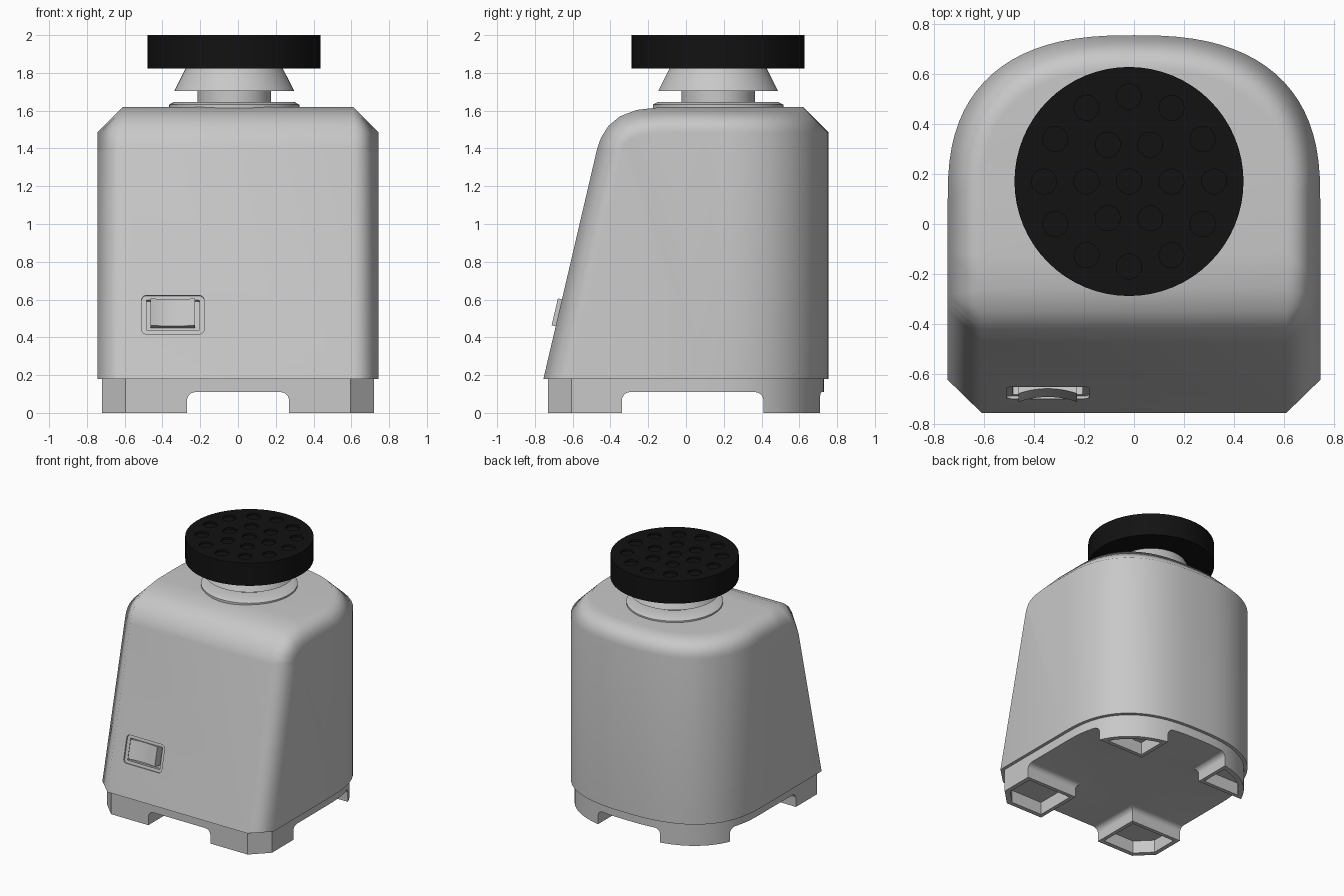
import bpy, bmesh, math
from mathutils import Vector

cube = bpy.data.objects.get("Cube")
if cube:
    bpy.data.objects.remove(cube, do_unlink=True)


def material(name, value):
    m = bpy.data.materials.new(name)
    m.use_nodes = True
    col = (value, value, value, 1)
    m.diffuse_color = col
    m.node_tree.nodes["Principled BSDF"].inputs["Base Color"].default_value = col
    return m


GREY = material("light grey housing", 0.58)
BLACK = material("black rubber", 0.006)


def make(name, bm, mat=GREY, loc=(0, 0, 0), rot=(0, 0, 0)):
    bmesh.ops.recalc_face_normals(bm, faces=bm.faces)
    me = bpy.data.meshes.new(name)
    bm.to_mesh(me)
    bm.free()
    me.materials.append(mat)
    ob = bpy.data.objects.new(name, me)
    bpy.context.collection.objects.link(ob)
    ob.location, ob.rotation_euler = loc, rot
    return ob


def prism(name, pts, z0, z1, **kw):
    bm = bmesh.new()
    face = bm.faces.new([bm.verts.new((x, y, z0)) for x, y in pts])
    ext = bmesh.ops.extrude_face_region(bm, geom=[face], use_keep_orig=True)
    top = [v for v in ext["geom"] if isinstance(v, bmesh.types.BMVert)]
    bmesh.ops.translate(bm, verts=top, vec=(0, 0, z1 - z0))
    return make(name, bm, **kw)


def lathe(name, profile, mat, loc, n=64):
    bm = bmesh.new()
    vs = [bm.verts.new((r, 0, z)) for r, z in profile]
    es = [bm.edges.new(p) for p in zip(vs, vs[1:])]
    bmesh.ops.spin(bm, geom=vs + es, cent=(0, 0, 0), axis=(0, 0, 1),
                   angle=math.tau, steps=n)
    bmesh.ops.remove_doubles(bm, verts=bm.verts, dist=1e-4)
    return make(name, bm, mat, loc)


def activate(ob):
    bpy.ops.object.select_all(action='DESELECT')
    ob.select_set(True)
    bpy.context.view_layer.objects.active = ob


def cut(ob, *cutters):
    activate(ob)
    for c in cutters:
        c.hide_render = True
        mod = ob.modifiers.new("cut", 'BOOLEAN')
        mod.operation, mod.solver, mod.object = 'DIFFERENCE', 'EXACT', c
        bpy.ops.object.modifier_apply(modifier=mod.name)
        bpy.data.objects.remove(c, do_unlink=True)


def smooth(ob, degrees):
    activate(ob)
    bpy.ops.object.shade_smooth_by_angle(angle=math.radians(degrees))


def rounded(w, h, r, n=6):
    pts = []
    for k, (sx, sy) in enumerate([(1, 1), (-1, 1), (-1, -1), (1, -1)]):
        for i in range(n + 1):
            a = (k + i / n) * math.pi / 2
            pts.append((sx * (w / 2 - r) + r * math.cos(a),
                        sy * (h / 2 - r) + r * math.sin(a)))
    return pts


def back_curve(inset, n=40):
    # superelliptic rear half of the footprint, from +x round to -x
    pts = []
    for i in range(n + 1):
        a = math.pi * i / n
        c, s = math.cos(a), math.sin(a)
        pts.append((math.copysign(abs(c) ** 0.784, c) * (0.745 - inset),
                    0.1 + abs(s) ** 0.784 * (0.655 - inset)))
    return pts


def footprint(i):
    side, front, cham = 0.745 - i, -0.755 + i, 0.135 - i * 0.4
    return back_curve(i) + [(-side, front + cham), (-side + cham, front),
                            (side - cham, front), (side, front + cham)]


# Housing: convex shell of a sloping profile with a uniform chamfer
CH, Z0, Z1 = 0.135, 0.18, 1.62
profile = [Vector(p) for p in [(-0.755, Z0), (-0.47, 1.4), (-0.45, 1.457), (-0.41, 1.52),
                               (-0.35, 1.57), (-0.26, 1.604), (-0.12, Z1), (0.1, Z1)]]
bm = bmesh.new()
for i, p in enumerate(profile):
    t = (profile[min(i + 1, len(profile) - 1)] - profile[max(i - 1, 0)]).normalized()
    q = p + Vector((t.y, -t.x)) * CH
    for s in (1, -1):
        bm.verts.new((s * (0.745 - CH), p.x, p.y))
        bm.verts.new((s * 0.745, q.x, max(q.y, Z0)))
for inset, z in ((0, Z0), (0, Z1 - CH), (CH, Z1)):
    for x, y in back_curve(inset):
        bm.verts.new((x, y, z))
bmesh.ops.remove_doubles(bm, verts=bm.verts, dist=1e-4)
bmesh.ops.convex_hull(bm, input=bm.verts)
bmesh.ops.delete(bm, geom=[v for v in bm.verts if not v.link_faces], context='VERTS')
bmesh.ops.dissolve_limit(bm, angle_limit=0.01, verts=bm.verts, edges=bm.edges)
housing = make("housing", bm)

# Switch recess and rocker on the sloping front
tilt = math.atan(0.2336)
place = dict(loc=(-0.345, -0.6756, 0.52), rot=(math.pi / 2 - tilt, 0, 0))
cut(housing,
    prism("recess_cutter", rounded(0.33, 0.21, 0.025), -0.012, 0.1, **place),
    prism("slot_cutter", rounded(0.28, 0.165, 0.004), -0.045, 0.1, **place))
smooth(housing, 50)
mod = housing.modifiers.new("even shading", 'WEIGHTED_NORMAL')
mod.keep_sharp = True

W = 0.117
dish = [(W * k / 8, -0.022 + 0.02 * (1 - (k / 8) ** 2)) for k in range(-8, 9)]
rocker = prism("switch_rocker", dish + [(W, 0.06), (-W, 0.06)], -0.073, 0.073,
               loc=(-0.345, -0.6733, 0.53), rot=(-tilt, 0, 0))
smooth(rocker, 30)


# Base with crossing channels that leave four hollow feet
def channels(extra):
    return (prism("front_channel", rounded(0.54 + extra, 0.22 + extra, 0.045), -1, 1,
                  rot=(math.pi / 2, 0, 0)),
            prism("side_channel", rounded(0.75 + extra, 0.22 + extra, 0.045), -1, 1,
                  loc=(0, 0.035, 0), rot=(math.pi / 2, 0, math.pi / 2)))


pockets = prism("foot_pockets", footprint(0.06), -0.02, 0.1)
cut(pockets, *channels(0.06))
base = prism("base_with_feet", footprint(0.025), 0, Z0 + 0.005)
cut(base, *channels(0), pockets)
smooth(base, 30)

# Neck: collar, stem and flared cup
centre = (-0.02, 0.17, 0)
neck = lathe("neck", [(0, 1.6), (0.345, 1.6), (0.345, 1.632), (0.32, 1.645), (0.195, 1.645),
                      (0.195, 1.705), (0.317, 1.705), (0.254, 1.83), (0, 1.83)], GREY, centre)
smooth(neck, 30)

# Rubber platform with rings of shallow dimples
pad = lathe("rubber_platform", [(0, 1.822), (0.458, 1.822), (0.458, 2), (0, 2)], BLACK, centre)
bm = bmesh.new()
for count, radius in ((1, 0), (6, 0.17), (12, 0.34)):
    for k in range(count):
        a = math.tau * k / count
        ring = bmesh.ops.create_cone(bm, cap_ends=True, segments=24, radius1=0.05,
                                     radius2=0.05, depth=0.04)
        bmesh.ops.translate(bm, verts=ring["verts"],
                            vec=(radius * math.cos(a), radius * math.sin(a), 2.005))
cut(pad, make("dimple_cutter", bm, BLACK, centre))
smooth(pad, 30)
